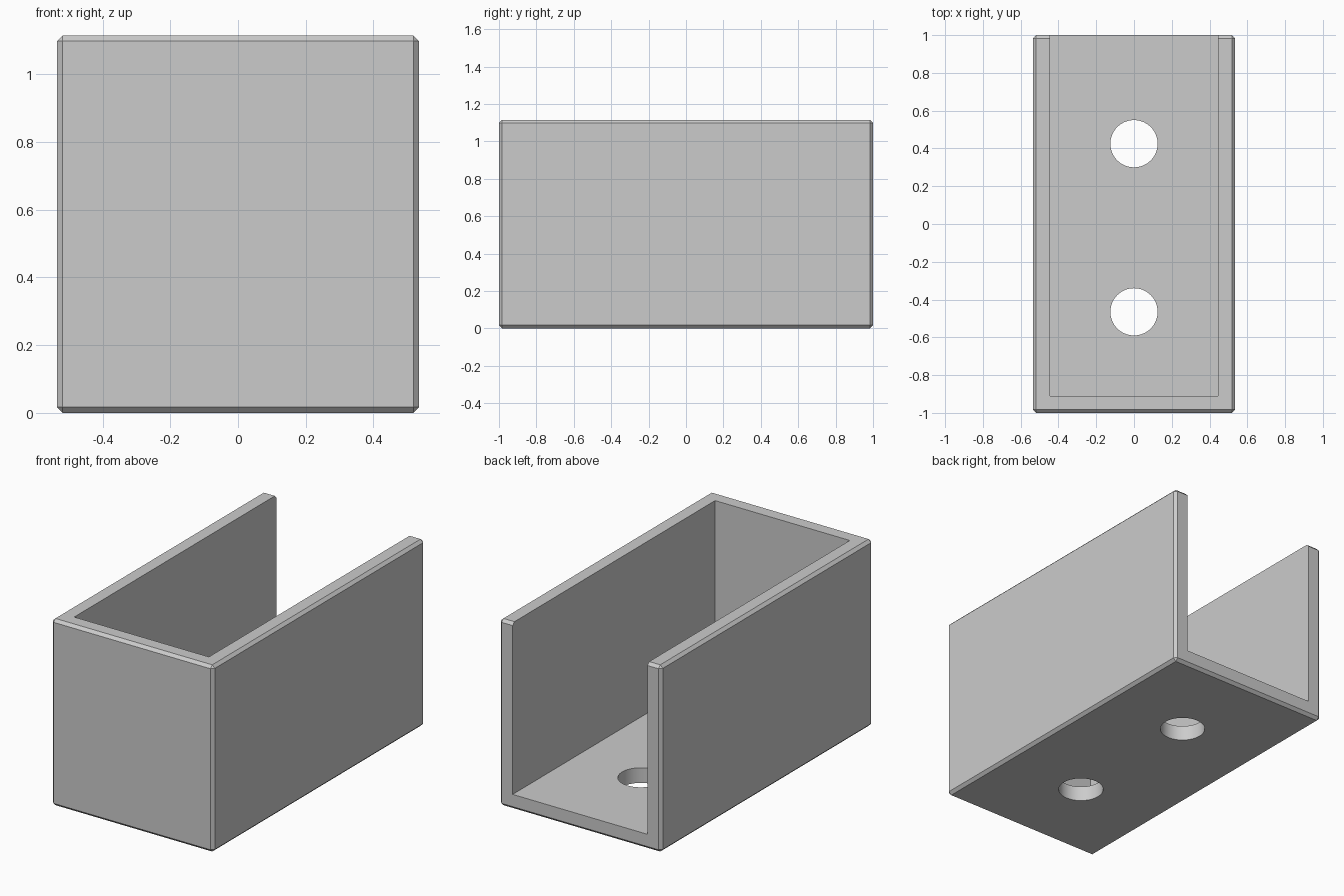
import bpy
import math

# Remove the default cube
old = bpy.data.objects.get("Cube")
if old:
    bpy.data.objects.remove(old, do_unlink=True)

WIDTH, LENGTH, HEIGHT = 1.07, 2.0, 1.115
WALL, CHAMFER = 0.09, 0.017

# Single grey material
grey = bpy.data.materials.new("plain grey")
grey.use_nodes = True
colour = (0.6, 0.6, 0.6, 1)
grey.diffuse_color = colour
grey.node_tree.nodes["Principled BSDF"].inputs["Base Color"].default_value = colour


def box(name, low, high):
    """Box between two opposite corners."""
    centre = [(a + b) / 2 for a, b in zip(low, high)]
    bpy.ops.mesh.primitive_cube_add(size=1, location=centre)
    obj = bpy.context.object
    obj.name = name
    obj.scale = [b - a for a, b in zip(low, high)]
    bpy.ops.object.transform_apply(location=True, rotation=False, scale=True)
    obj.data.materials.append(grey)
    return obj


def apply(obj, modifier):
    bpy.context.view_layer.objects.active = obj
    bpy.ops.object.modifier_apply(modifier=modifier.name)


def cut(obj, cutter):
    """Subtract the cutter, then delete it."""
    cutter.hide_render = True
    mod = obj.modifiers.new("cut", 'BOOLEAN')
    mod.operation = 'DIFFERENCE'
    mod.solver = 'EXACT'
    mod.object = cutter
    apply(obj, mod)
    bpy.data.objects.remove(cutter, do_unlink=True)


# Chamfered outer block
bracket = box("channel_bracket", (-WIDTH / 2, -LENGTH / 2, 0),
              (WIDTH / 2, LENGTH / 2, HEIGHT))
bevel = bracket.modifiers.new("chamfer", 'BEVEL')
bevel.width = CHAMFER
bevel.segments = 1
apply(bracket, bevel)

# Cavity open at the top and back
inner = WIDTH / 2 - WALL
cut(bracket, box("cavity_cutter", (-inner, -LENGTH / 2 + WALL, WALL),
                 (inner, LENGTH, HEIGHT * 2)))

# Two round holes through the floor
for y in (-0.465, 0.425):
    bpy.ops.mesh.primitive_cylinder_add(vertices=64, radius=0.125, depth=0.4,
                                        location=(0, y, 0))
    hole = bpy.context.object
    hole.name = "hole_cutter"
    hole.data.materials.append(grey)
    cut(bracket, hole)

# Smooth hole walls, sharp edges elsewhere
bpy.ops.object.select_all(action='DESELECT')
bracket.select_set(True)
bpy.context.view_layer.objects.active = bracket
bpy.ops.object.shade_smooth_by_angle(angle=math.radians(20))
